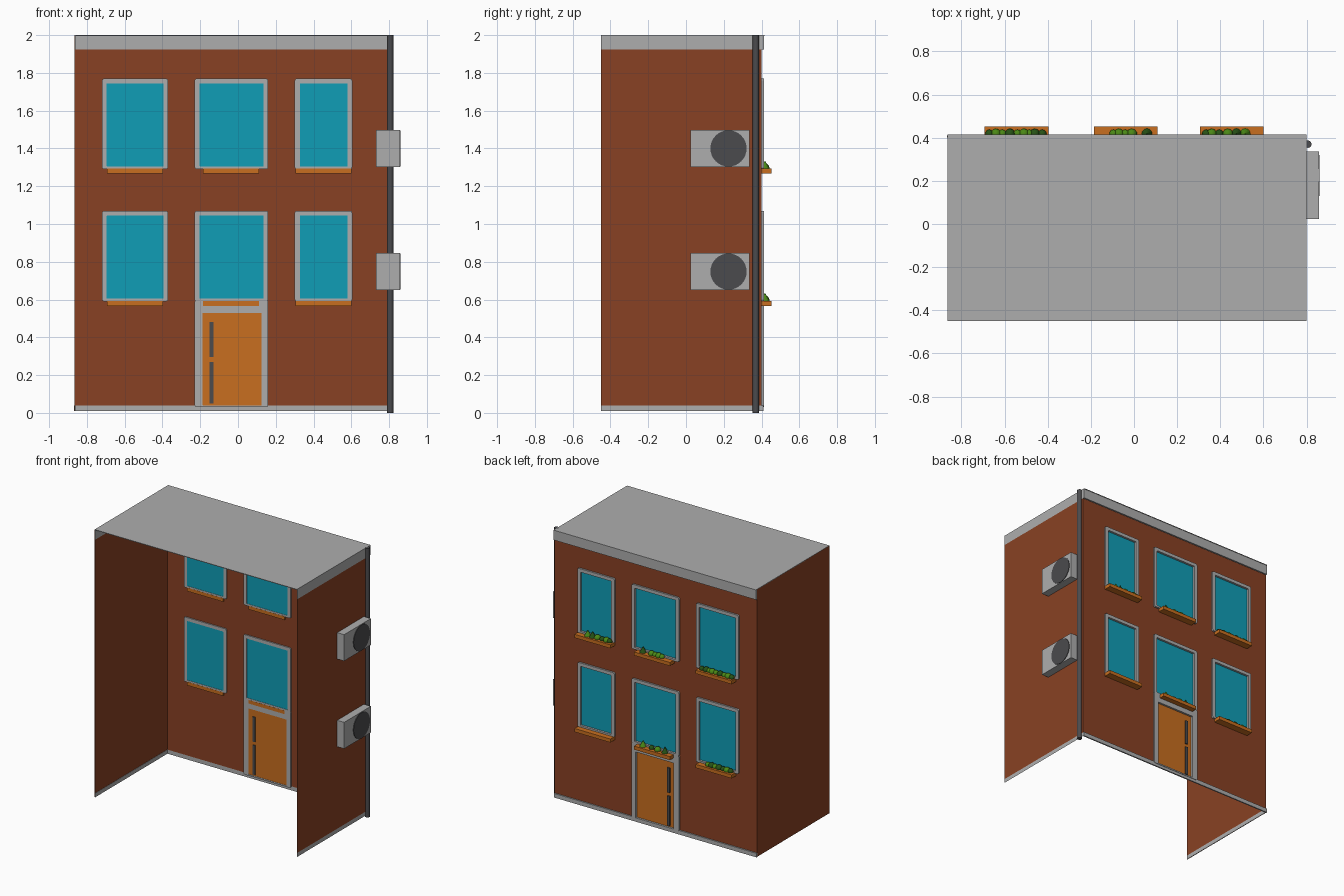
import bpy, bmesh, math
from mathutils import Matrix, Vector

if "Cube" in bpy.data.objects:
    bpy.data.objects.remove(bpy.data.objects["Cube"])


def material(name, rgb):
    m = bpy.data.materials.new(name)
    m.diffuse_color = (*rgb, 1)
    m.use_nodes = True
    m.node_tree.nodes["Principled BSDF"].inputs["Base Color"].default_value = m.diffuse_color
    return m


BRICK = material("brick_brown", (0.25, 0.053, 0.017))
GREY = material("light_grey", (0.42, 0.42, 0.42))
GLASS = material("window_blue", (0.005, 0.34, 0.47))
WOOD = material("orange_wood", (0.58, 0.157, 0.014))
DARK = material("dark_grey", (0.07, 0.07, 0.075))
LEAF = material("leaf_green", (0.07, 0.25, 0.008))
MOSS = material("dark_green", (0.02, 0.085, 0.008))


def finish(name, bm, *mats):
    me = bpy.data.meshes.new(name)
    bm.to_mesh(me)
    bm.free()
    for m in mats:
        me.materials.append(m)
    ob = bpy.data.objects.new(name, me)
    bpy.context.collection.objects.link(ob)
    return ob


def box(name, mat, x0, x1, y0, y1, z0, z1):
    bm = bmesh.new()
    size = Matrix.Diagonal((x1 - x0, y1 - y0, z1 - z0, 1))
    mid = Matrix.Translation(((x0 + x1) / 2, (y0 + y1) / 2, (z0 + z1) / 2))
    bmesh.ops.create_cube(bm, size=1, matrix=mid @ size)
    return finish(name, bm, mat)


def cylinder(name, mat, loc, r, depth, axis, sides=32):
    bm = bmesh.new()
    rot = Matrix.Rotation(math.pi / 2, 4, 'Y') if axis == 'X' else Matrix()
    bmesh.ops.create_cone(bm, cap_ends=True, segments=sides, radius1=r, radius2=r,
                          depth=depth, matrix=Matrix.Translation(loc) @ rot)
    for f in bm.faces:
        f.smooth = len(f.verts) == 4
    for e in bm.edges:
        e.smooth = all(len(f.verts) == 4 for f in e.link_faces)
    return finish(name, bm, mat)


def rounded(x0, x1, z0, z1, r):
    """Rounded rectangle outline, counter-clockwise."""
    pts = []
    for i, (cx, cz) in enumerate([(x1 - r, z1 - r), (x0 + r, z1 - r),
                                  (x0 + r, z0 + r), (x1 - r, z0 + r)]):
        for k in range(4):
            a = math.pi / 2 * (i + k / 3)
            pts.append((cx + r * math.cos(a), cz + r * math.sin(a)))
    return pts


def frame(name, outer, inner, y0=0.391, y1=0.413):
    bm = bmesh.new()
    loops = []
    for rect, r, y in ((outer, 0.012, y0), (outer, 0.012, y1),
                       (inner, 0.002, y1), (inner, 0.002, y0)):
        loops.append([bm.verts.new((x, y, z)) for x, z in rounded(*rect, r)])
    n = len(loops[0])
    for a in range(4):
        p, q = loops[a], loops[(a + 1) % 4]
        for i in range(n):
            j = (i + 1) % n
            bm.faces.new((p[i], p[j], q[j], q[i]))
    bmesh.ops.recalc_face_normals(bm, faces=bm.faces)
    return finish(name, bm, GREY)


# Sizes: window columns (outer frame x range, glass x range), rows of z
L, R, FRONT, FACE = -0.862, 0.80, -0.45, 0.40
COLS = {"left": (-0.72, -0.37, -0.695, -0.395),
        "middle": (-0.23, 0.16, -0.203, 0.135),
        "right": (0.30, 0.605, 0.327, 0.58)}
ROWS = {"lower": 0.59, "upper": 1.29}
holes = [(c[0] + .01, c[1] - .01, z, z + 0.47) for c in COLS.values() for z in ROWS.values()]
holes.append((-0.22, 0.15, 0.04, 0.59))

# Facade wall with openings, right wall; grey bands chosen by height
bm = bmesh.new()
xs = sorted({L, R} | {v for h in holes for v in h[:2]})
zs = sorted({0.01, 0.04, 1.925, 2.0} | {v for h in holes for v in h[2:]})


def wall_quad(pts):
    f = bm.faces.new([bm.verts.new(p) for p in pts])
    z = f.calc_center_median().z
    f.material_index = int(z < 0.04 or z > 1.925)


for za, zb in zip(zs, zs[1:]):
    for xa, xb in zip(xs, xs[1:]):
        mx, mz = (xa + xb) / 2, (za + zb) / 2
        if not any(h[0] < mx < h[1] and h[2] < mz < h[3] for h in holes):
            wall_quad([(xb, FACE, za), (xa, FACE, za), (xa, FACE, zb), (xb, FACE, zb)])
    wall_quad([(R, FRONT, za), (R, FACE, za), (R, FACE, zb), (R, FRONT, zb)])
bmesh.ops.remove_doubles(bm, verts=bm.verts, dist=1e-5)
finish("brick_walls", bm, BRICK, GREY)

# Left wall, with the grey bands on its inner side
box("left_wall", BRICK, L - 0.003, L, FRONT, FACE, 0.01, 1.998)
box("left_cornice_inside", GREY, L, L + 0.002, FRONT, FACE, 1.925, 1.998)
box("left_plinth_inside", GREY, L, L + 0.002, FRONT, FACE, 0.01, 0.04)

# Roof, cornice and plinth
box("roof", GREY, L - 0.003, R, FRONT, 0.415, 1.996, 2.0)
box("cornice", GREY, L - 0.003, R, FACE + 0.001, 0.412, 1.925, 1.997)
box("plinth", GREY, L - 0.005, R, FACE + 0.001, 0.41, 0.01, 0.04)

# Windows and planter boxes
PLANTER_X = {"left": (-0.693, -0.397), "middle": (-0.185, 0.11), "right": (0.305, 0.60)}
for row, z in ROWS.items():
    for col, (x0, x1, g0, g1) in COLS.items():
        tag = row + "_" + col
        frame("window_frame_" + tag, (x0, x1, z, z + 0.48), (g0, g1, z + 0.015, z + 0.455))
        box("window_glass_" + tag, GLASS, g0 - .004, g1 + .004, 0.393, 0.397,
            z + 0.012, z + 0.459)
        a, b = PLANTER_X[col]
        box("planter_" + tag, WOOD, a, b, 0.39, 0.453, z - 0.023, z + 0.003)

# Door, its frame and handles
frame("door_frame", (-0.23, 0.16, 0.03, 0.598), (-0.187, 0.125, 0.04, 0.53))
box("door", WOOD, -0.19, 0.128, 0.393, 0.398, 0.036, 0.533)
for i, (z0, z1) in enumerate(((0.05, 0.27), (0.295, 0.48))):
    box("door_handle_%d" % (i + 1), DARK, -0.15, -0.13, 0.386, 0.406, z0, z1)

# Plants: s = dark bush, S = bright bush, c = cone shrub
PLANTS = {
    ("upper", "left"): [(-.67, 's'), (-.64, 'S'), (-.61, 'S'), (-.575, 's'), (-.54, 'S'),
                        (-.51, 'S'), (-.485, 'S'), (-.46, 's'), (-.425, 's')],
    ("lower", "left"): [(-.66, 's'), (-.63, 'S'), (-.60, 's'), (-.565, 's'), (-.53, 'S'),
                        (-.505, 's'), (-.475, 'S')],
    ("upper", "middle"): [(-.095, 'S'), (-.07, 'S'), (-.04, 'S'), (-.01, 'S'), (.06, 'c')],
    ("lower", "middle"): [(-.12, 'c'), (-.06, 'S'), (-.01, 's'), (.06, 'c')],
    ("upper", "right"): [(.335, 's'), (.36, 'S'), (.395, 's'), (.435, 'S'), (.475, 'c'),
                         (.515, 'c')],
}
for (row, col), items in PLANTS.items():
    bm = bmesh.new()
    for i, (x, kind) in enumerate(items):
        z = ROWS[row]
        old = set(bm.faces)
        if kind == 'c':
            bmesh.ops.create_cone(bm, cap_ends=True, segments=12, radius1=0.026, radius2=0,
                                  depth=0.045, matrix=Matrix.Translation((x, 0.418, z + 0.023)))
        else:
            bmesh.ops.create_icosphere(bm, subdivisions=2, radius=0.02 + 0.004 * (i % 2),
                                       matrix=Matrix.Translation((x, 0.418, z + 0.008)))
        for f in set(bm.faces) - old:
            f.material_index = int(kind == 's' or (kind == 'c' and i % 2 == 0))
            f.smooth = kind != 'c'
    finish("plants_%s_%s" % (row, col), bm, LEAF, MOSS)

# Air conditioners with round fans, poking through the right wall
for tag, z in (("lower", 0.748), ("upper", 1.40)):
    box("air_conditioner_" + tag, GREY, 0.73, 0.857, 0.023, 0.337, z - 0.098, z + 0.098)
    cylinder("fan_" + tag, DARK, (0.857, 0.225, z), 0.096, 0.008, 'X')

# Drain pipe at the corner
cylinder("drain_pipe", DARK, (0.806, 0.37, 1.0), 0.017, 2.0, 'Z', 16)
